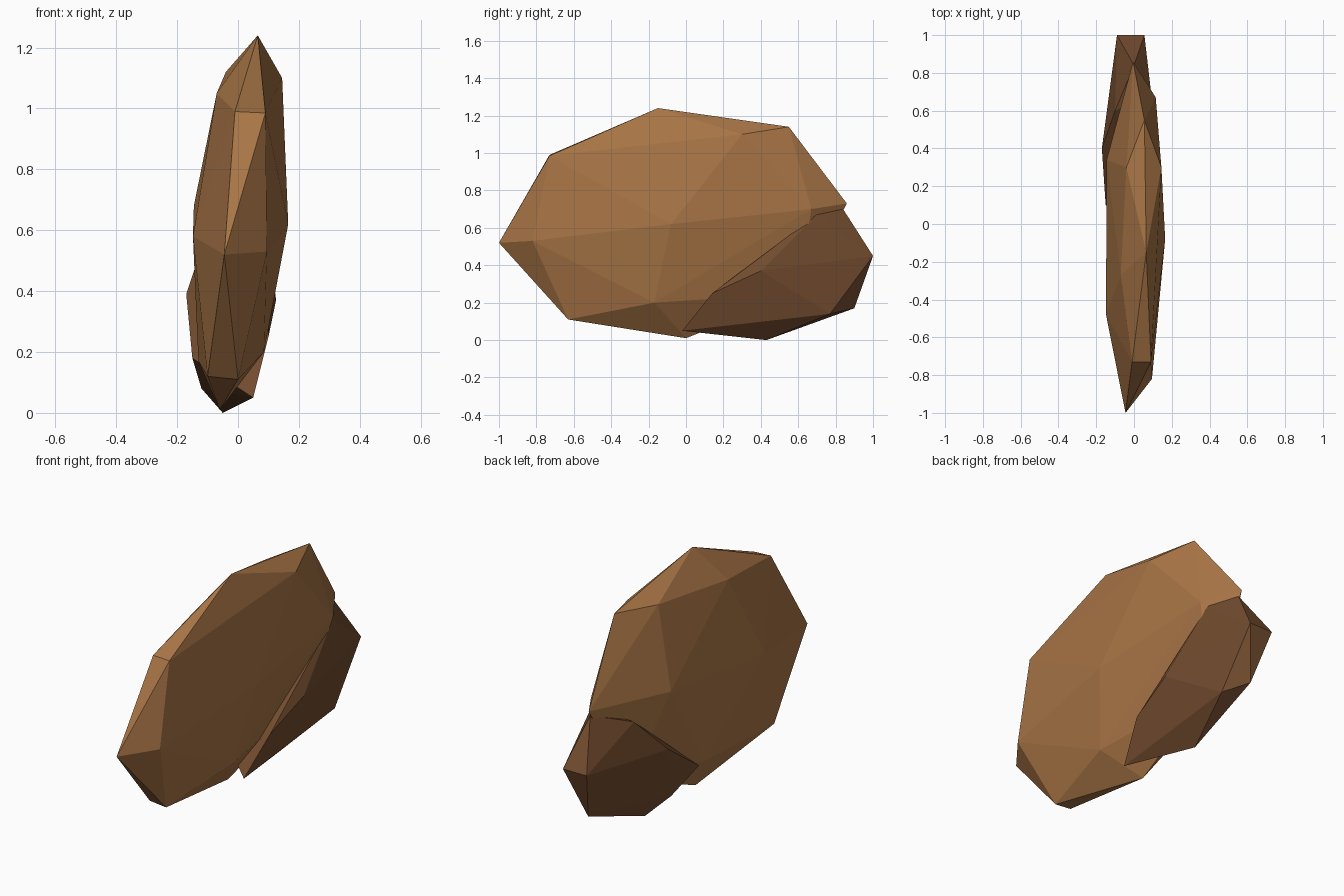
import bpy
import bmesh

cube = bpy.data.objects.get("Cube")
if cube:
    bpy.data.objects.remove(cube, do_unlink=True)


def material(name, color):
    mat = bpy.data.materials.new(name)
    mat.use_nodes = True
    mat.diffuse_color = color
    bsdf = mat.node_tree.nodes["Principled BSDF"]
    bsdf.inputs["Base Color"].default_value = color
    bsdf.inputs["Roughness"].default_value = 0.9
    return mat


def faceted_lump(name, corners, mat):
    """Flat-shaded convex lump stretched over a few corner points."""
    bm = bmesh.new()
    for corner in corners:
        bm.verts.new(corner)
    hull = bmesh.ops.convex_hull(bm, input=bm.verts)
    loose = set(hull["geom_interior"]) | set(hull["geom_unused"])
    loose = [v for v in loose if isinstance(v, bmesh.types.BMVert)]
    bmesh.ops.delete(bm, geom=loose, context="VERTS")
    bmesh.ops.recalc_face_normals(bm, faces=bm.faces)
    mesh = bpy.data.meshes.new(name)
    bm.to_mesh(mesh)
    bm.free()
    mesh.materials.append(mat)
    obj = bpy.data.objects.new(name, mesh)
    bpy.context.collection.objects.link(obj)
    return obj


light_brown = material("light brown", (0.40, 0.18, 0.062, 1))
dark_brown = material("dark brown", (0.17, 0.072, 0.028, 1))

# Large slab: front nose, top ridge, left side, right side, back, underside
faceted_lump("large_lump", [
    (-.045, -1, .52), (.095, -.82, .53), (-.01, -.73, .99), (.09, -.73, .985),
    (.065, -.15, 1.24), (.145, .3, 1.1), (.055, .55, 1.14),
    (-.04, .3, 1.12), (-.07, -.27, 1.05),
    (.165, -.08, .62), (.115, .67, .7), (.085, -.17, .2),
    (-.148, -.48, .58), (-.145, .34, .68), (-.13, .02, .17),
    (-.005, .86, .73), (0, .6, .25), (-.07, .6, .25),
    (-.06, 0, .01), (0, -.63, .11), (-.1, -.63, .12),
], light_brown)

# Small dark lump: back end, underside, left side, right side, buried top
faceted_lump("small_lump", [
    (.055, 1, .45), (-.09, 1, .45), (-.03, .9, .17), (.055, .77, .14),
    (-.05, .43, 0), (.05, -.02, .05),
    (.125, .4, .37), (.1, .14, .25), (.09, .7, .67),
    (-.17, .4, .39), (-.15, .1, .18), (-.12, .3, .08),
    (0, .84, .7), (-.1, .6, .6),
], dark_brown)
